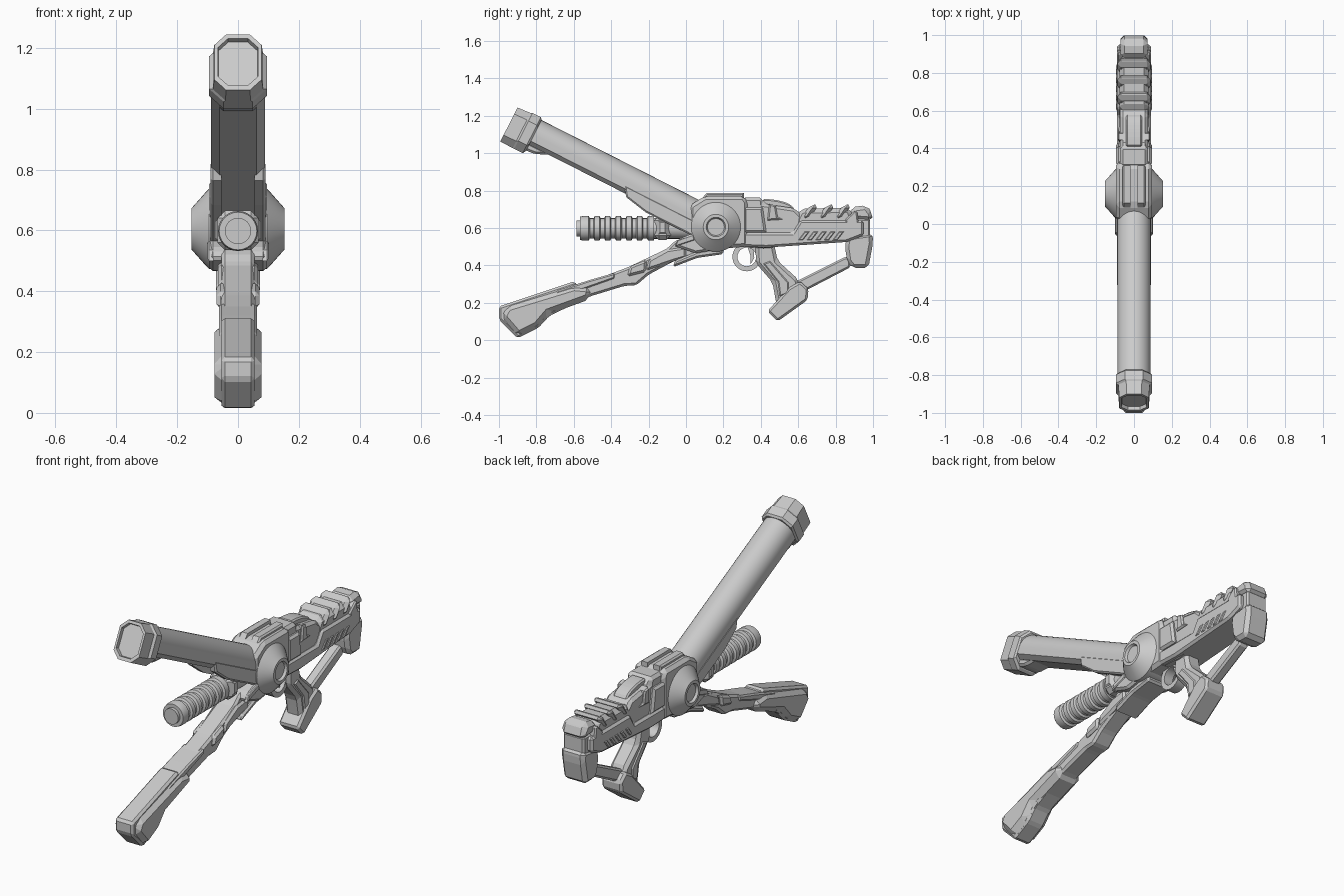
import bpy
import bmesh
from math import cos, sin, pi, radians
from mathutils import Matrix, Vector

default_cube = bpy.data.objects.get("Cube")
if default_cube:
    bpy.data.objects.remove(default_cube)

grey = bpy.data.materials.new("plain grey")
grey.use_nodes = True
grey.diffuse_color = (.6, .6, .6, 1)
grey.node_tree.nodes["Principled BSDF"].inputs["Base Color"].default_value = (.6, .6, .6, 1)

# Frame of the raised barrel: local y runs out along it, local z is its upper side
HUB_Y, HUB_Z = .16, .605
tilt = radians(26.9)
BARREL = Matrix(((1, 0, 0, 0),
                 (0, -cos(tilt), sin(tilt), HUB_Y),
                 (0, sin(tilt), cos(tilt), HUB_Z),
                 (0, 0, 0, 1)))
WORLD = Matrix.Identity(4)


def finish(name, bm, place=WORLD, smooth=False):
    """Turn a bmesh into a coloured object."""
    bm.transform(place)
    bmesh.ops.recalc_face_normals(bm, faces=bm.faces)
    mesh = bpy.data.meshes.new(name)
    bm.to_mesh(mesh)
    bm.free()
    mesh.materials.append(grey)
    obj = bpy.data.objects.new(name, mesh)
    bpy.context.collection.objects.link(obj)
    if smooth:
        bpy.ops.object.select_all(action="DESELECT")
        obj.select_set(True)
        bpy.context.view_layer.objects.active = obj
        bpy.ops.object.shade_smooth_by_angle(angle=radians(35))
    return obj


def prism(name, profile, half, chamfer=0, inner=None, place=WORLD):
    """Side profile (y, z) widened to +-half; with inner, a mirrored pair of plates."""
    bm = bmesh.new()
    spans = [(-half, half)] if inner is None else [(inner, half), (-half, -inner)]
    for start, end in spans:
        face = bm.faces.new([bm.verts.new((start, y, z)) for y, z in profile])
        moved = bmesh.ops.extrude_face_region(bm, geom=[face])["geom"]
        verts = [v for v in moved if isinstance(v, bmesh.types.BMVert)]
        bmesh.ops.translate(bm, verts=verts, vec=(end - start, 0, 0))
    if chamfer:
        rim = [e for e in bm.edges
               if all(abs(abs(v.co.x) - half) < 1e-5 for v in e.verts)]
        bmesh.ops.bevel(bm, geom=rim, offset=chamfer, segments=1,
                        affect="EDGES", clamp_overlap=True)
    return finish(name, bm, place)


def loft(name, rings, place=WORLD, smooth=False, closed=False):
    """Skin a row of rings, capping both ends unless the row closes on itself."""
    bm = bmesh.new()
    loops = [[bm.verts.new(p) for p in ring] for ring in rings]
    pairs = list(zip(loops, loops[1:]))
    if closed:
        pairs.append((loops[-1], loops[0]))
    else:
        bm.faces.new(loops[0])
        bm.faces.new(loops[-1])
    for a, b in pairs:
        for i in range(len(a)):
            j = (i + 1) % len(a)
            bm.faces.new((a[i], a[j], b[j], b[i]))
    return finish(name, bm, place, smooth)


def lathe(name, profile, centre, along_x, sides=32, closed=False):
    """Spin (distance, radius) pairs about the x or y axis through centre."""
    rings = []
    for t, r in profile:
        turn = [2 * pi * i / sides for i in range(sides)]
        if along_x:
            ring = [Vector((t, r * cos(a), r * sin(a))) for a in turn]
        else:
            ring = [Vector((r * cos(a), t, r * sin(a))) for a in turn]
        rings.append([p + Vector(centre) for p in ring])
    return loft(name, rings, smooth=True, closed=closed)


# Raised barrel shell: round above, tapered to a flat underside
def shell_ring(u):
    arch = [(.088 * cos(pi * i / 16), .088 * sin(pi * i / 16)) for i in range(17)]
    section = arch + [(-.088, -.038), (-.06, -.06), (.06, -.06), (.088, -.038)]
    return [(x, u, v) for x, v in section]


loft("barrel_shell", [shell_ring(.08), shell_ring(1.13)], BARREL, smooth=True)
prism("barrel_root_plates", [(0, -.02), (.54, -.02), (.5, -.075), (.37, -.1), (0, -.1)],
      .09, .008, inner=.055, place=BARREL)
prism("barrel_under_rib", [(.95, -.05), (1.04, -.09), (1.14, -.1), (1.14, -.05)],
      .06, .012, place=BARREL)


# Stretched octagonal muzzle with a collar and a shallow recess
def muzzle_ring(u, half, low, high):
    c = half * .5
    corners = [(half, low + c), (half, high - c), (half - c, high), (c - half, high),
               (-half, high - c), (-half, low + c), (c - half, low), (half - c, low)]
    return [(x, u, v) for x, v in corners]


loft("muzzle", [muzzle_ring(*s) for s in (
    (1.09, .088, -.1, .09), (1.1, .095, -.115, .1), (1.15, .095, -.115, .1),
    (1.16, .083, -.115, .095), (1.235, .078, -.115, .09),
    (1.235, .066, -.097, .075), (1.215, .064, -.094, .072))], BARREL)

# Pivot hub: a truncated cone with a dished centre on each side
dish = [(.14, .001), (.14, .045), (.153, .052), (.153, .068), (.135, .088),
        (.105, .122), (.095, .132), (.06, .132)]
lathe("pivot_hub", [(-t, r) for t, r in dish] + dish[::-1],
      (0, HUB_Y, HUB_Z), True, sides=36)

# Ribbed handle between the two arms
handle = [(-.585, .025), (-.585, .043), (-.568, .043), (-.568, .062), (-.55, .066)]
for i in range(6):
    y = -.5 + i * .057
    handle += [(y - .02, .066), (y - .014, .054), (y + .006, .054), (y + .012, .066)]
handle += [(-.17, .066), (-.17, .056), (.1, .056)]
lathe("ribbed_handle", handle, (0, 0, .598), False, sides=24)
prism("handle_block", [(-.17, .535), (-.17, .665), (-.08, .665), (-.08, .535)], .068, .025)
prism("handle_block_frames", [(-.145, .57), (-.145, .635), (-.105, .635), (-.105, .57)],
      .075, .006, inner=.06)

# Lowered arm
prism("lower_arm", [(-1, .11), (-1, .18), (-.595, .315), (-.58, .288), (-.31, .39),
                    (-.1, .49), (-.06, .53), (.15, .6), (.15, .48), (-.07, .42),
                    (-.2, .35), (-.265, .294), (-.33, .29), (-.51, .235), (-.73, .13),
                    (-.79, .065), (-.9, .01)], .055, .012)
prism("lower_arm_cheeks", [(-.995, .125), (-.96, .185), (-.6, .295), (-.5, .285),
                           (-.51, .22), (-.73, .14), (-.79, .07), (-.9, .015)], .078, .03)
prism("lower_arm_side_strip", [(-.72, .235), (-.69, .265), (-.52, .32), (-.38, .36),
                               (-.38, .33), (-.55, .27)], .062, .008)
prism("lower_arm_collar", [(-.315, .34), (-.3, .395), (-.21, .43), (-.215, .365)], .07, .012)
prism("lower_arm_neck", [(-.215, .37), (-.2, .43), (-.1, .485), (0, .5), (0, .44),
                         (-.07, .42)], .066, .012)

# Fork that holds the lowered arm
prism("fork_upper", [(-.065, .505), (-.04, .54), (.03, .57), (.05, .62), (.22, .62),
                     (.2, .49), (.05, .465)], .095, .012)
prism("fork_rail", [(-.07, .39), (-.06, .425), (.06, .475), (.2, .5), (.2, .46),
                    (.06, .44)], .072, .01)
prism("fork_plates", [(-.06, .5), (-.045, .535), (.04, .565), (.045, .535)],
      .1, .004, inner=.08)

# Receiver
prism("receiver", [(.02, .6), (.02, .72), (.1, .77), (.31, .77), (.33, .74), (.33, .5),
                   (.2, .49), (.08, .55)], .095, .03)
prism("receiver_top_rails", [(.07, .74), (.11, .787), (.31, .787), (.31, .74)],
      .062, .008, inner=.018)
prism("receiver_mid", [(.3, .5), (.3, .762), (.41, .762), (.415, .73), (.58, .705),
                       (.64, .65), (.64, .53), (.43, .49)], .075, .03)
prism("side_covers", [(.31, .575), (.31, .71), (.41, .71), (.43, .575)],
      .095, .012, inner=.04)
prism("side_clasps", [(.435, .64), (.445, .73), (.48, .72), (.49, .66), (.52, .645)],
      .086, .012, inner=.04)

# Low arched sight
arch = [(.41 + .17 * sin(pi / 2 * i / 6), .695 + .06 * cos(pi / 2 * i / 6)) for i in range(7)]
prism("sight_arch", [(.41, .68)] + arch + [(.58, .68)], .042, .008)

# Stock
prism("stock_cover", [(.575, .6), (.585, .66), (.61, .703), (.88, .708), (.92, .6)], .078, .035)
prism("stock_rail", [(.3, .5), (.3, .575), (.57, .575), (.61, .64), (.95, .64), (.95, .56),
                     (.86, .525), (.43, .495)], .09, .012)
for i in range(3):
    y = .61 + i * .088
    prism(f"cover_rib_{i + 1}", [(y, .645), (y + .055, .724), (y + .1, .724), (y + .045, .645)],
          .088, .036)
for i in range(5):
    y = .6 + i * .046
    prism(f"lower_vent_{i + 1}", [(y, .535), (y + .035, .58), (y + .06, .58), (y + .025, .535)],
          .095, .004, inner=.08)

# Butt and skeleton strut
prism("butt_upper", [(.87, .645), (.88, .71), (.965, .722), (.997, .68), (.997, .635)], .072, .03)
prism("butt_shoulder", [(.87, .57), (.85, .645), (.9, .69), (.915, .69), (.93, .57)], .09, .02)
prism("butt_middle", [(.89, .53), (.89, .65), (.985, .65), (.985, .53)], .064, .01)
prism("butt_lower", [(.85, .5), (.86, .555), (.997, .575), (1, .52), (.975, .385),
                     (.89, .385), (.862, .42)], .072, .02)
prism("stock_strut", [(.58, .31), (.62, .255), (.88, .39), (.88, .445), (.85, .445)], .03, .01)

# Grip, guard and trigger
prism("grip", [(.37, .52), (.47, .52), (.49, .425), (.6, .325), (.62, .2), (.49, .15),
               (.475, .24), (.462, .31), (.375, .41)], .05, .018)
prism("grip_base", [(.435, .155), (.55, .28), (.61, .315), (.655, .275), (.65, .215),
                    (.49, .1)], .062, .012)
prism("grip_panels", [(.41, .41), (.45, .425), (.55, .31), (.55, .25), (.5, .23),
                      (.49, .31)], .056, .008, inner=.03)
lathe("trigger_guard", [(-.028, .05), (-.028, .077), (.028, .077), (.028, .05)],
      (0, .325, .445), True, sides=24, closed=True)
prism("trigger", [(.325, .51), (.36, .51), (.365, .44), (.345, .405), (.345, .45)], .012)
